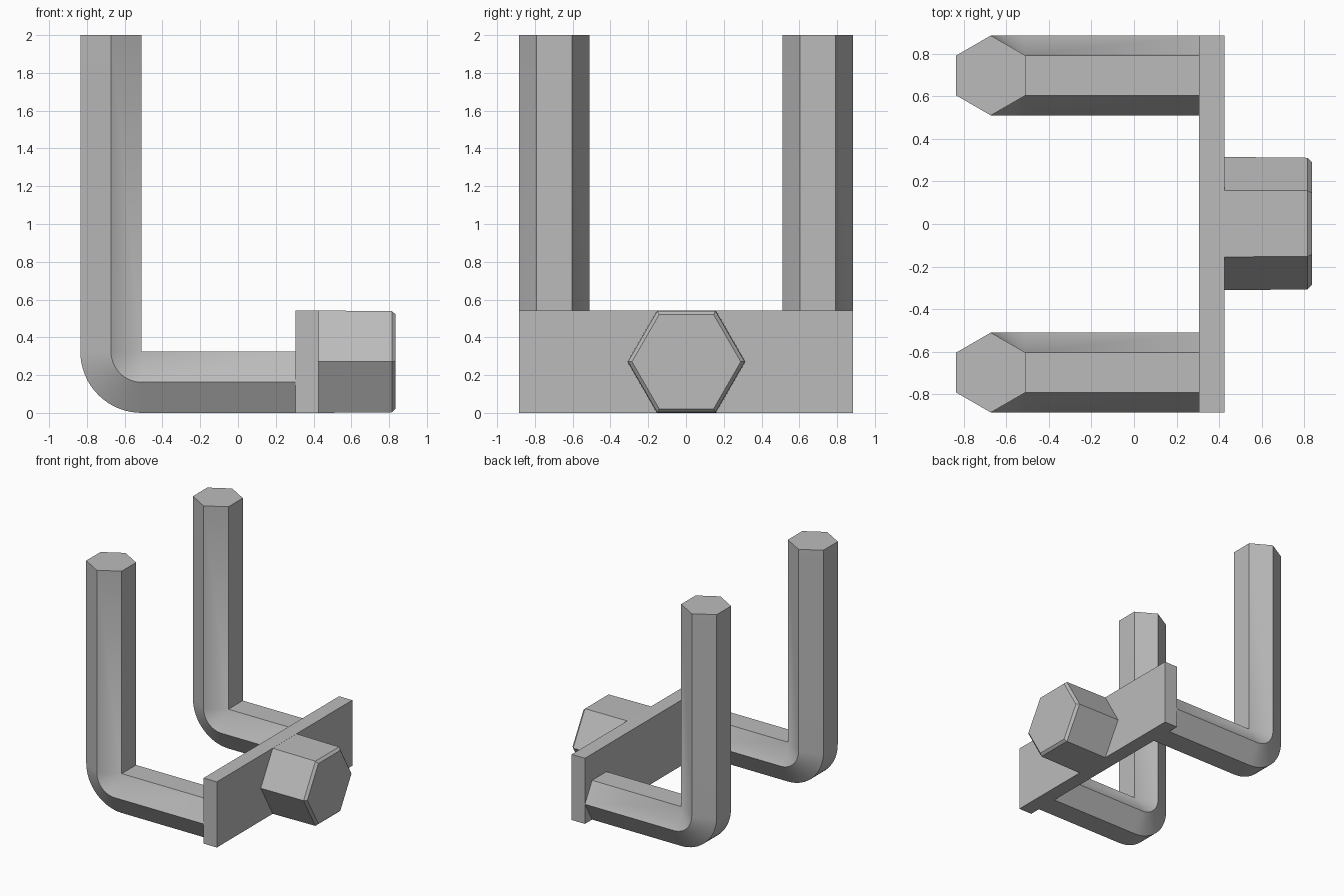
import bpy, bmesh
from math import pi, sin, cos, radians
from mathutils import Vector

cube = bpy.data.objects.get("Cube")
if cube:
    bpy.data.objects.remove(cube, do_unlink=True)

# One plain grey metal
GREY = (0.5, 0.5, 0.5, 1)
metal = bpy.data.materials.new("grey metal")
metal.use_nodes = True
metal.diffuse_color = GREY
metal.node_tree.nodes["Principled BSDF"].inputs["Base Color"].default_value = GREY


def loft(name, rings):
    """Skin a solid through a list of point rings, with capped ends."""
    bm = bmesh.new()
    loops = [[bm.verts.new(p) for p in ring] for ring in rings]
    n = len(loops[0])
    for a, b in zip(loops, loops[1:]):
        for i in range(n):
            j = (i + 1) % n
            bm.faces.new((a[i], a[j], b[j], b[i]))
    bm.faces.new(loops[0])
    bm.faces.new(loops[-1])
    bmesh.ops.remove_doubles(bm, verts=bm.verts, dist=1e-5)
    bmesh.ops.recalc_face_normals(bm, faces=bm.faces)
    mesh = bpy.data.meshes.new(name)
    bm.to_mesh(mesh)
    bm.free()
    mesh.materials.append(metal)
    obj = bpy.data.objects.new(name, mesh)
    bpy.context.collection.objects.link(obj)
    bpy.ops.object.select_all(action='DESELECT')
    obj.select_set(True)
    bpy.context.view_layer.objects.active = obj
    bpy.ops.object.shade_smooth_by_angle(angle=radians(30))
    return obj


def hexagon(centre, radius, across):
    """Hexagon with corners along y; 'across' is the other in-plane direction."""
    return [Vector(centre) + Vector((0, radius * cos(k * pi / 3), 0))
            + across * (radius * sin(k * pi / 3)) for k in range(6)]


# Bent hexagonal prongs: upright, quarter bend about the inner corner, foot
R = 0.1876
APOTHEM = R * cos(pi / 6)
PIVOT_X, PIVOT_Z = -0.51, 2 * APOTHEM
STEPS = 16
for name, y in (("front_prong", -0.6975), ("back_prong", 0.6975)):
    rings = [hexagon((PIVOT_X - APOTHEM, y, 2), R, Vector((-1, 0, 0)))]
    for s in range(STEPS + 1):
        t = s / STEPS * pi / 2
        out = Vector((-cos(t), 0, -sin(t)))
        rings.append(hexagon(Vector((PIVOT_X, y, PIVOT_Z)) + out * APOTHEM, R, out))
    rings.append(hexagon((0.31, y, APOTHEM), R, Vector((0, 0, -1))))
    loft(name, rings)

# Flat cross plate
loft("cross_plate", [[(x, -0.885, 0), (x, 0.885, 0), (x, 0.885, 0.543), (x, -0.885, 0.543)]
                     for x in (0.305, 0.426)])

# Hexagonal boss, slightly tapered with a chamfered end
UP = Vector((0, 0, 1))
loft("hex_boss", [hexagon((x, 0.002, 0.271), r, UP)
                  for x, r in ((0.42, 0.313), (0.815, 0.309), (0.835, 0.288))])
